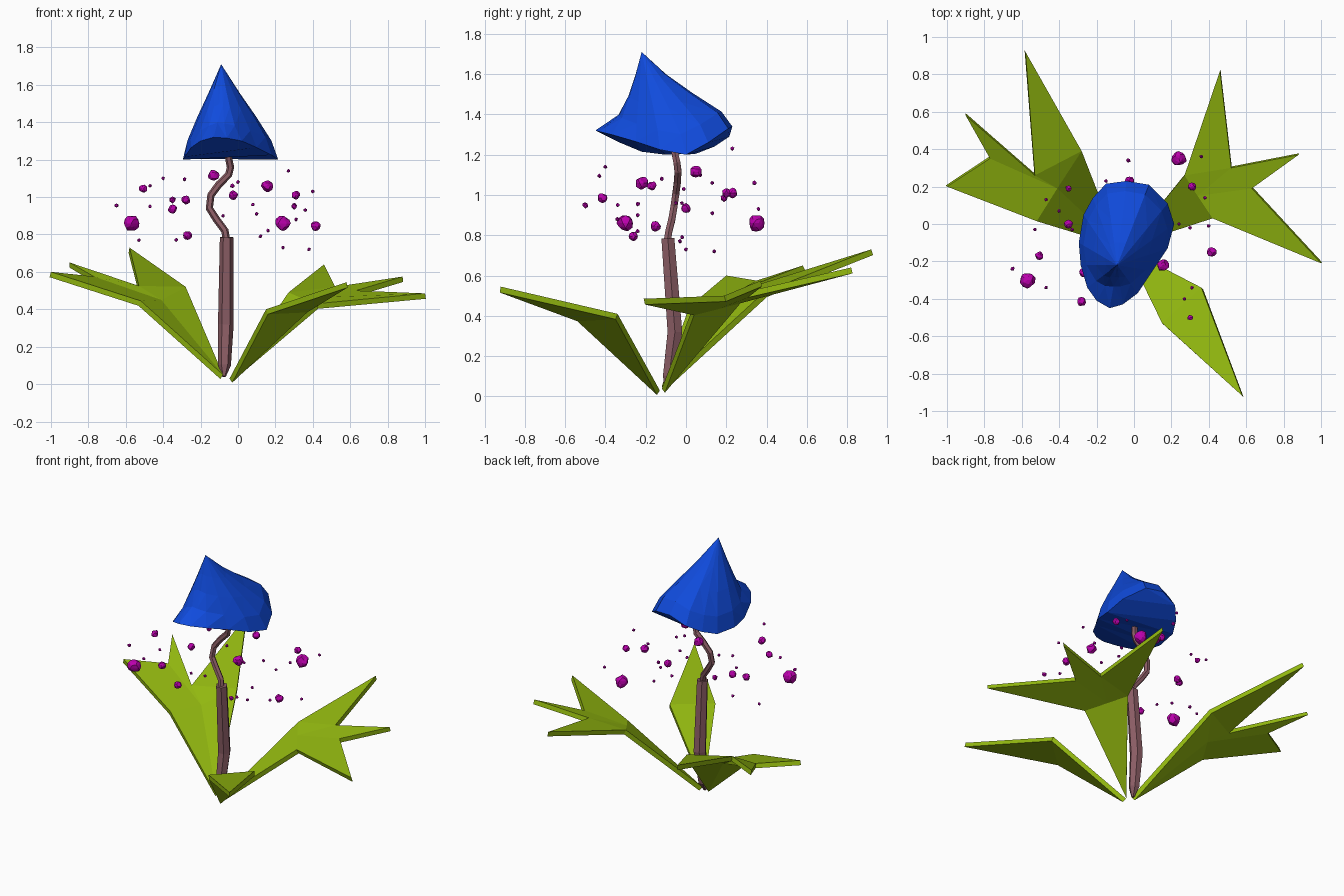
import bpy, bmesh, math, random
from mathutils import Vector

if "Cube" in bpy.data.objects:
    bpy.data.objects.remove(bpy.data.objects["Cube"])

random.seed(4)


def material(name, rgb):
    m = bpy.data.materials.new(name)
    m.diffuse_color = (*rgb, 1)
    m.use_nodes = True
    m.node_tree.nodes["Principled BSDF"].inputs["Base Color"].default_value = m.diffuse_color
    return m


BLUE = material("blue", (0.005, 0.07, 0.72))
GREEN = material("green", (0.29, 0.48, 0.005))
BARK = material("bark", (0.26, 0.11, 0.13))
PINK = material("pink", (0.5, 0.0, 0.42))


def add(name, bm, mat):
    mesh = bpy.data.meshes.new(name)
    bm.to_mesh(mesh)
    bm.free()
    mesh.materials.append(mat)
    obj = bpy.data.objects.new(name, mesh)
    bpy.context.collection.objects.link(obj)
    return obj


def tube(name, path, sides, mat):
    """Low-poly tube through (x, y, z, radius) stations."""
    bm = bmesh.new()
    pts = [Vector(p[:3]) for p in path]
    rings = []
    for i, p in enumerate(pts):
        d = pts[min(i + 1, len(pts) - 1)] - pts[max(i - 1, 0)]
        q = Vector((0, 0, 1)).rotation_difference(d)
        r = path[i][3]
        rings.append([bm.verts.new(p + q @ Vector((r * math.cos(a), r * math.sin(a), 0)))
                      for a in (2 * math.pi * k / sides for k in range(sides))])
    for a, b in zip(rings, rings[1:]):
        for k in range(sides):
            n = (k + 1) % sides
            bm.faces.new((a[k], a[n], b[n], b[k]))
    bm.faces.new(rings[0][::-1])
    bm.faces.new(rings[-1])
    return add(name, bm, mat)


def leaf(name, points, faces):
    """Folded sheet, given thickness below its upper side."""
    bm = bmesh.new()
    v = [bm.verts.new(p) for p in points]
    for f in faces:
        bm.faces.new([v[i] for i in f])
    bm.normal_update()
    for f in bm.faces:
        if f.normal.z < 0:
            f.normal_flip()
    obj = add(name, bm, GREEN)
    mod = obj.modifiers.new("thickness", 'SOLIDIFY')
    mod.thickness = 0.03
    mod.offset = -1
    return obj


# Flower cap: wavy rim swept to a leaning tip, closed by a saddle underside
apex = Vector((-0.09, -0.22, 1.71))
rim = [(-.04, .23, 1.34), (-.15, .215, 1.29), (-.22, .14, 1.24), (-.27, .05, 1.205),
       (-.295, -.1, 1.2), (-.285, -.22, 1.215), (-.25, -.34, 1.265), (-.2, -.41, 1.3),
       (-.13, -.45, 1.32), (-.06, -.43, 1.315), (.02, -.37, 1.3), (.1, -.25, 1.265),
       (.18, -.13, 1.225), (.215, 0, 1.2), (.18, .11, 1.26), (.08, .21, 1.33)]
# drop, then spread at front, back and sides
profile = [(.3, .13, .27, .33), (.55, .27, .56, .62), (.8, .5, .88, .88), (1, 1, 1, 1)]
bm = bmesh.new()
tip = bm.verts.new(apex)
rings = []
for drop, front, back, side in profile:
    ring = []
    for p in rim:
        d = Vector(p) - apex
        a = max(-1, min(1, (p[1] + .11) / .34))
        h = side * (1 - a * a) + (front if a < 0 else back) * a * a
        ring.append(bm.verts.new(apex + Vector((d.x * h, d.y * h, d.z * drop))))
    rings.append(ring)
n = len(rim)
for k in range(n):
    m = (k + 1) % n
    bm.faces.new((tip, rings[0][k], rings[0][m]))
    for a, b in zip(rings, rings[1:]):
        bm.faces.new((a[k], b[k], b[m], a[m]))
edge = rings[-1]
for k in range(n // 2):
    quad = [edge[k], edge[k + 1], edge[n - k - 1], edge[-k % n]]
    bm.faces.new(list(dict.fromkeys(quad)))
bmesh.ops.triangulate(bm, faces=bm.faces)
bmesh.ops.recalc_face_normals(bm, faces=bm.faces)
add("flower_cap", bm, BLUE)

# Stem: thick lower stalk and thin winding neck
tube("lower_stem", [(-.075, -.1, .04, .01), (-.072, -.085, .1, .034),
                    (-.065, -.055, .32, .042), (-.06, -.09, .785, .037)], 6, BARK)
tube("neck", [(-.06, -.095, .76, .02), (-.07, -.085, .82, .02), (-.115, -.07, .88, .02),
              (-.153, -.06, .94, .02), (-.145, -.05, 1.01, .02), (-.1, -.042, 1.07, .02),
              (-.05, -.04, 1.12, .02), (-.04, -.045, 1.16, .02), (-.055, -.06, 1.23, .018)], 6, BARK)

# Leaves: base, shoulders, mid fold, lobe tips and notches
lobes = [(0, 1, 3), (0, 3, 2), (1, 4, 5), (1, 5, 3), (3, 5, 6, 7), (3, 7, 8, 2)]
leaf("left_leaf", [(-.08, -.12, .05), (-.28, .39, .52), (-.52, .015, .445), (-.41, .19, .45),
                   (-.58, .92, .73), (-.53, .26, .525), (-.9, .58, .65), (-.77, .35, .575),
                   (-1, .2, .6)], lobes)
leaf("right_leaf", [(-.04, -.12, .04), (.27, .26, .49), (.42, .03, .43), (.34, .15, .46),
                    (.46, .82, .64), (.52, .3, .52), (.88, .37, .575), (.63, .19, .5),
                    (1, -.21, .485)], lobes)
leaf("front_leaf", [(-.045, -.13, .03), (.36, -.34, .41), (.15, -.53, .4), (.58, -.92, .545)],
     [(0, 1, 2), (1, 3, 2)])

# Floating pollen: larger grains (x, y, z, radius), then tiny specks
grains = [(-.57, -.3, .86, .043), (.24, .35, .86, .042), (-.505, -.17, 1.045, .024),
          (.415, -.15, .845, .026), (.3, -.5, .95, .017), (.31, .2, 1.01, .023),
          (-.28, -.415, .985, .025), (-.35, .19, .985, .02), (-.35, 0, .935, .024),
          (.155, -.22, 1.06, .033), (-.13, .05, 1.115, .031), (-.025, .23, 1.01, .025),
          (-.27, -.26, .795, .024), (-.65, -.24, .955, .013), (-.03, .34, 1.06, .013)]
specks = [(-.47, -.34, .95), (.36, .36, .93), (-.4, .07, 1.1), (-.53, -.03, .77),
          (-.285, -.43, 1.095), (.24, 0, .73), (.38, .14, .72), (.27, -.4, 1.14),
          (.4, -.01, 1.03), (.31, -.34, .88), (.16, -.24, .82), (.12, -.02, .79),
          (-.33, -.03, .77), (.1, .13, .91), (-.08, -.24, .9), (.08, -.05, .96),
          (0, -.12, 1.08), (-.47, .13, 1.06), (-.15, .23, 1.23), (.3, -.02, .96)]
bm = bmesh.new()
for x, y, z, r in grains + [(*s, .011) for s in specks]:
    ball = bmesh.ops.create_icosphere(bm, subdivisions=2 if r > .02 else 1, radius=r)["verts"]
    for v in ball:
        v.co = v.co * random.uniform(.82, 1.08) + Vector((x, y, z))
add("pollen", bm, PINK)
